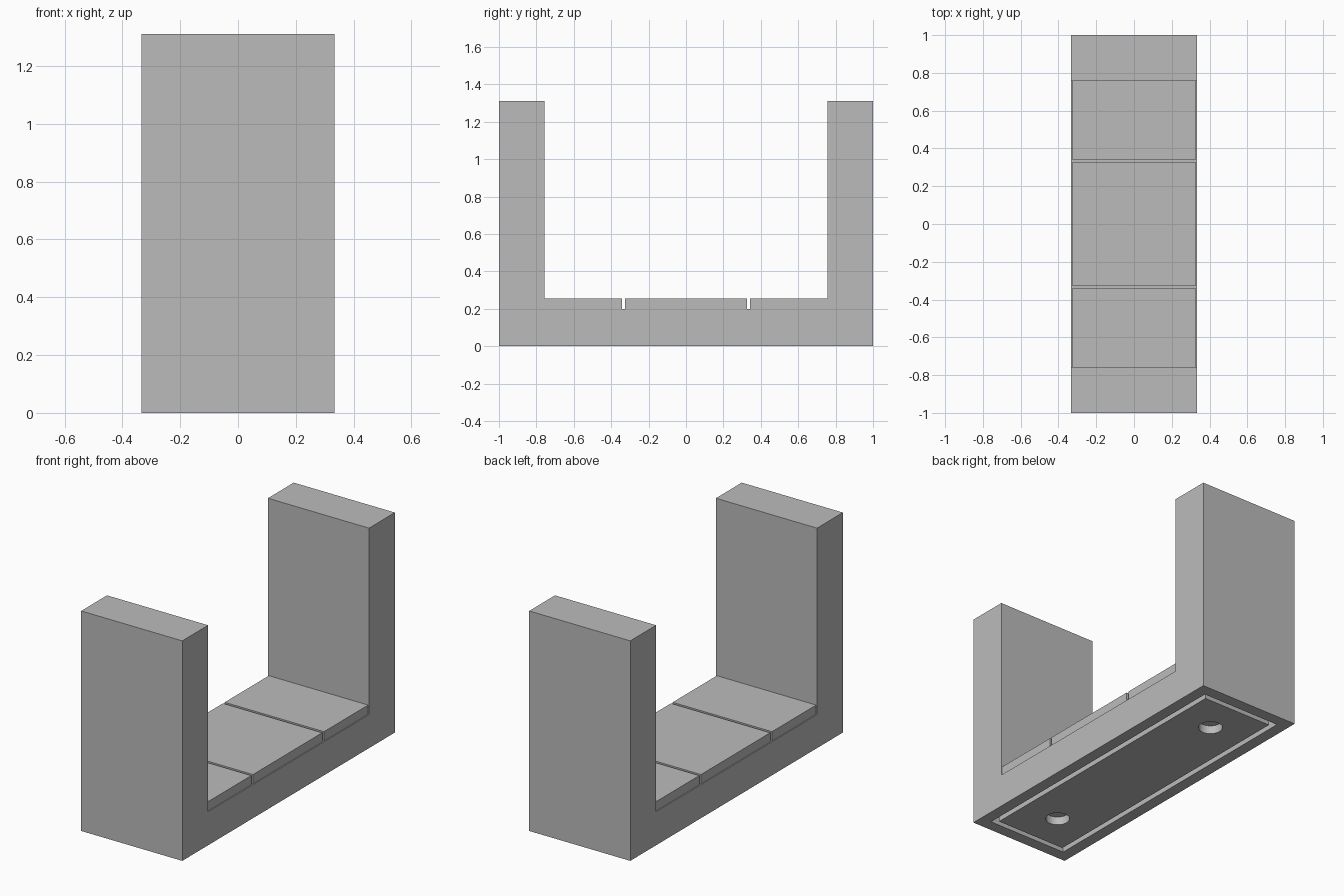
import bpy, bmesh

cube = bpy.data.objects.get("Cube")
if cube:
    bpy.data.objects.remove(cube, do_unlink=True)

grey = bpy.data.materials.new("plain grey")
grey.use_nodes = True
colour = (0.5, 0.5, 0.5, 1)
grey.diffuse_color = colour
grey.node_tree.nodes["Principled BSDF"].inputs["Base Color"].default_value = colour

HALF_W, HALF_L, HEIGHT = 0.333, 1.0, 1.31
WALL_IN, FLOOR = 0.757, 0.2
RECESS = 0.05


def add_object(name, bm):
    bmesh.ops.recalc_face_normals(bm, faces=bm.faces)
    mesh = bpy.data.meshes.new(name)
    bm.to_mesh(mesh)
    bm.free()
    mesh.materials.append(grey)
    obj = bpy.data.objects.new(name, mesh)
    bpy.context.collection.objects.link(obj)
    return obj


def box(name, half_x, y0, y1, z0, z1):
    bm = bmesh.new()
    bmesh.ops.create_cube(bm, size=1)
    for v in bm.verts:
        v.co = (v.co.x * 2 * half_x,
                y1 if v.co.y > 0 else y0,
                z1 if v.co.z > 0 else z0)
    return add_object(name, bm)


def cut(target, cutter):
    cutter.hide_render = True
    cutter.hide_viewport = True
    mod = target.modifiers.new("cut", "BOOLEAN")
    mod.operation = "DIFFERENCE"
    mod.solver = "EXACT"
    mod.object = cutter


# U-shaped body: one profile extruded across the width
half = [(HALF_L, 0), (HALF_L, HEIGHT), (WALL_IN, HEIGHT), (WALL_IN, FLOOR)]
profile = half + [(-y, z) for y, z in reversed(half)]
bm = bmesh.new()
face = bm.faces.new([bm.verts.new((-HALF_W, y, z)) for y, z in profile])
side = bmesh.ops.extrude_face_region(bm, geom=[face])
for v in side["geom"]:
    if isinstance(v, bmesh.types.BMVert):
        v.co.x = HALF_W
body = add_object("u_body", bm)

# Recess in the underside
cut(body, box("recess_cutter", HALF_W - 0.07, -0.93, 0.93, -0.1, RECESS))

# Base plate in the recess, leaving a groove around it
plate = box("base_plate", HALF_W - 0.102, -0.898, 0.898, 0, RECESS + 0.004)

# Two round holes through the plate
for label, y in (("front", -0.665), ("back", 0.665)):
    bm = bmesh.new()
    bmesh.ops.create_cone(bm, cap_ends=True, segments=32,
                          radius1=0.067, radius2=0.067, depth=0.3)
    bmesh.ops.translate(bm, verts=bm.verts, vec=(0, y, 0))
    cut(plate, add_object(label + "_hole_cutter", bm))

# Three floor pads separated by narrow gaps
for label, y0, y1 in (("front", -WALL_IN, -0.342),
                      ("middle", -0.326, 0.326),
                      ("back", 0.342, WALL_IN)):
    box(label + "_floor_pad", HALF_W - 0.006, y0, y1, FLOOR, 0.255)
